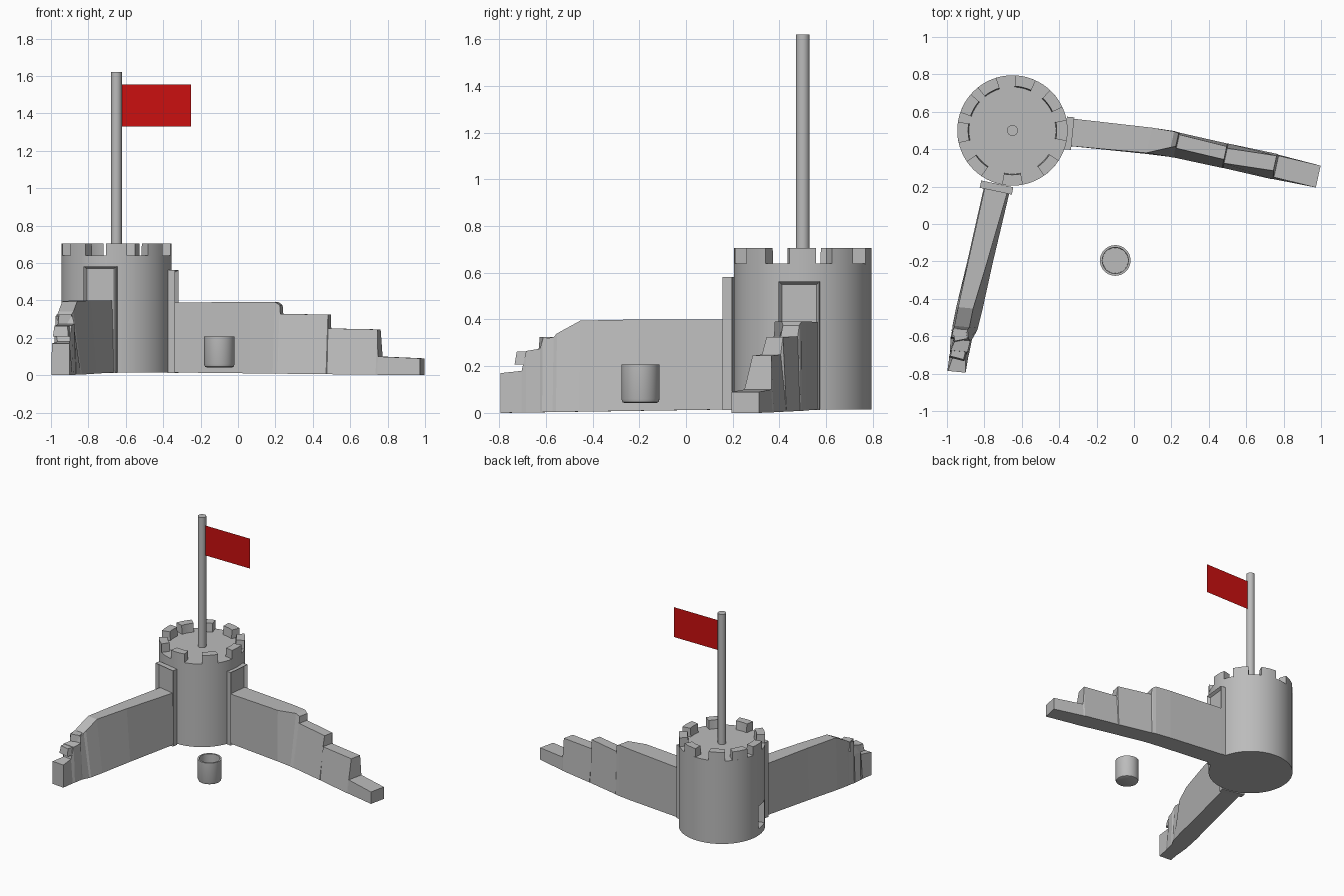
import bpy, bmesh, math
from mathutils import Matrix, Vector

if "Cube" in bpy.data.objects:
    bpy.data.objects.remove(bpy.data.objects["Cube"])

def material(name, rgb):
    m = bpy.data.materials.new(name)
    m.diffuse_color = (*rgb, 1)
    m.use_nodes = True
    m.node_tree.nodes["Principled BSDF"].inputs["Base Color"].default_value = m.diffuse_color
    return m

STONE = material("stone_grey", (0.5, 0.5, 0.5))
RED = material("flag_red", (0.6, 0.005, 0.005))
TX, TY, R = -0.65, 0.5, 0.295

def finish(bm, name, mat=STONE, smooth=True):
    bmesh.ops.recalc_face_normals(bm, faces=bm.faces)
    me = bpy.data.meshes.new(name)
    bm.to_mesh(me)
    bm.free()
    me.materials.append(mat)
    ob = bpy.data.objects.new(name, me)
    bpy.context.collection.objects.link(ob)
    if smooth:
        bpy.ops.object.select_all(action='DESELECT')
        ob.select_set(True)
        bpy.context.view_layer.objects.active = ob
        bpy.ops.object.shade_smooth_by_angle(angle=math.radians(30))
    return ob

def lathe(name, profile, x, y, segs=48):
    """Revolve (radius, z) points; first and last rings are capped."""
    bm = bmesh.new()
    rings = [[bm.verts.new((x + r * math.cos(2 * math.pi * i / segs),
                            y + r * math.sin(2 * math.pi * i / segs), z))
              for i in range(segs)] for r, z in profile]
    for a, b in zip(rings, rings[1:]):
        for i in range(segs):
            j = (i + 1) % segs
            bm.faces.new((a[i], a[j], b[j], b[i]))
    bm.faces.new(rings[0])
    bm.faces.new(rings[-1])
    return finish(bm, name)

def wall(name, sections, swap=False, shear=0.0, base=0.015):
    """Loft of (along, foot0, foot1, top0, top1, height) sections."""
    bm = bmesh.new()
    t0, t1 = sections[0][0], sections[-1][0]
    loops = []
    for t, f0, f1, c0, c1, h in sections:
        zb = base * (1 - (t - t0) / (t1 - t0))
        mid = (f0 + f1) / 2
        loop = []
        for a, z in ((f0, zb), (f1, zb), (c1, h), (c0, h)):
            s = t + shear * (a - mid)
            loop.append(bm.verts.new((a, s, z) if swap else (s, a, z)))
        loops.append(loop)
    for a, b in zip(loops, loops[1:]):
        for i in range(4):
            j = (i + 1) % 4
            bm.faces.new((a[i], a[j], b[j], b[i]))
    bm.faces.new(loops[0])
    bm.faces.new(loops[-1])
    return finish(bm, name, smooth=False)

def box(bm, size, loc, angle):
    m = (Matrix.Translation(loc) @ Matrix.Rotation(angle, 4, 'Z')
         @ Matrix.Diagonal((*size, 1)))
    return bmesh.ops.create_cube(bm, size=1, matrix=m)['verts']

# round tower with a shallow niche on its left side
tower = lathe("tower", [(R, 0.015), (R, 0.64)], TX, TY, 64)
a = math.radians(193)
bm = bmesh.new()
box(bm, (0.12, 0.11, 0.17), (TX + R * math.cos(a), TY + R * math.sin(a), 0.15), a)
cutter = finish(bm, "niche_cutter", smooth=False)
cutter.hide_render = True
mod = tower.modifiers.new("niche", 'BOOLEAN')
mod.object = cutter
mod.operation = 'DIFFERENCE'
mod.solver = 'EXACT'
bpy.context.view_layer.objects.active = tower
bpy.ops.object.modifier_apply(modifier="niche")
bpy.data.objects.remove(cutter)

# battlement blocks around the rim
bm = bmesh.new()
for deg in (0, 36, 76, 118, 150, 182, 225, 270, 316):
    half, n = 11, 4
    cols = []
    for k in range(n + 1):
        t = math.radians(deg - half + 2 * half * k / n)
        c, s = math.cos(t), math.sin(t)
        cols.append([bm.verts.new((TX + r * c, TY + r * s, z))
                     for r, z in ((0.232, 0.635), (R, 0.635), (R, 0.705), (0.237, 0.705))])
    for p, q in zip(cols, cols[1:]):
        for i in range(4):
            j = (i + 1) % 4
            bm.faces.new((p[i], p[j], q[j], q[i]))
    bm.faces.new(cols[0])
    bm.faces.new(cols[-1])
finish(bm, "battlements")

# framed plates where the walls meet the tower (recessed panel on the outside)
for name, loc, deg, h in (("right_door_frame", (-0.348, 0.485), -6, 0.55),
                          ("front_door_frame", (-0.735, 0.195), -102, 0.57)):
    bm = bmesh.new()
    ang = math.radians(deg)
    box(bm, (0.04, 0.175, h), (*loc, 0.012 + h / 2), ang)
    out = Vector((math.cos(ang), math.sin(ang), 0))
    bm.normal_update()
    face = max(bm.faces, key=lambda f: f.normal.dot(out))
    bmesh.ops.inset_region(bm, faces=[face], thickness=0.018)
    bmesh.ops.translate(bm, verts=face.verts, vec=-out * 0.02)
    finish(bm, name, smooth=False)

# right wall, broken down in steps
wall("right_wall", [
    (-0.36, 0.42, 0.565, 0.42, 0.565, 0.388),
    (0.08, 0.375, 0.515, 0.38, 0.515, 0.392),
    (0.20, 0.36, 0.497, 0.41, 0.495, 0.392),
    (0.225, 0.355, 0.49, 0.415, 0.485, 0.375),
    (0.23, 0.355, 0.488, 0.405, 0.478, 0.327),
    (0.485, 0.30, 0.43, 0.345, 0.415, 0.325),
    (0.49, 0.30, 0.43, 0.325, 0.405, 0.25),
    (0.75, 0.24, 0.375, 0.285, 0.365, 0.245),
    (0.76, 0.24, 0.37, 0.25, 0.365, 0.10),
    (0.985, 0.195, 0.312, 0.195, 0.312, 0.09)], shear=0.22)

# front wall, crumbled at its end
wall("front_wall", [
    (0.20, -0.80, -0.66, -0.795, -0.67, 0.40),
    (-0.20, -0.89, -0.755, -0.885, -0.785, 0.40),
    (-0.45, -0.95, -0.81, -0.94, -0.86, 0.395),
    (-0.55, -0.97, -0.835, -0.96, -0.88, 0.34),
    (-0.565, -0.97, -0.84, -0.965, -0.89, 0.325),
    (-0.61, -0.98, -0.865, -0.975, -0.885, 0.315),
    (-0.62, -0.98, -0.868, -0.955, -0.875, 0.275),
    (-0.68, -0.985, -0.88, -0.98, -0.89, 0.265),
    (-0.70, -0.985, -0.885, -0.965, -0.90, 0.18),
    (-0.79, -0.998, -0.90, -0.995, -0.90, 0.17)], swap=True, shear=-0.1)

# loose stones on the crumbled end
bm = bmesh.new()
for loc, size, ang in (((-0.93, -0.59, 0.29), (0.08, 0.07, 0.07), 0.2),
                       ((-0.935, -0.67, 0.235), (0.085, 0.11, 0.055), -0.25)):
    vs = box(bm, size, loc, ang)
    for v in vs:
        if v.co.z > loc[2]:
            v.co.x += 0.15 * (loc[0] - v.co.x)
            v.co.y += 0.15 * (loc[1] - v.co.y)
finish(bm, "loose_stones", smooth=False)

# hollow bucket standing in the yard
lathe("bucket", [(0.068, 0.042), (0.077, 0.046), (0.082, 0.06), (0.082, 0.207),
                 (0.07, 0.207), (0.068, 0.10)], -0.1, -0.195, 40)

# flag pole and flag
lathe("flag_pole", [(0.029, 0.635), (0.029, 1.62)], TX, TY, 24)
bm = bmesh.new()
bm.faces.new([bm.verts.new((x, TY, z)) for x, z in
              ((-0.63, 1.33), (-0.25, 1.33), (-0.25, 1.555), (-0.63, 1.555))])
finish(bm, "flag", RED, smooth=False)
